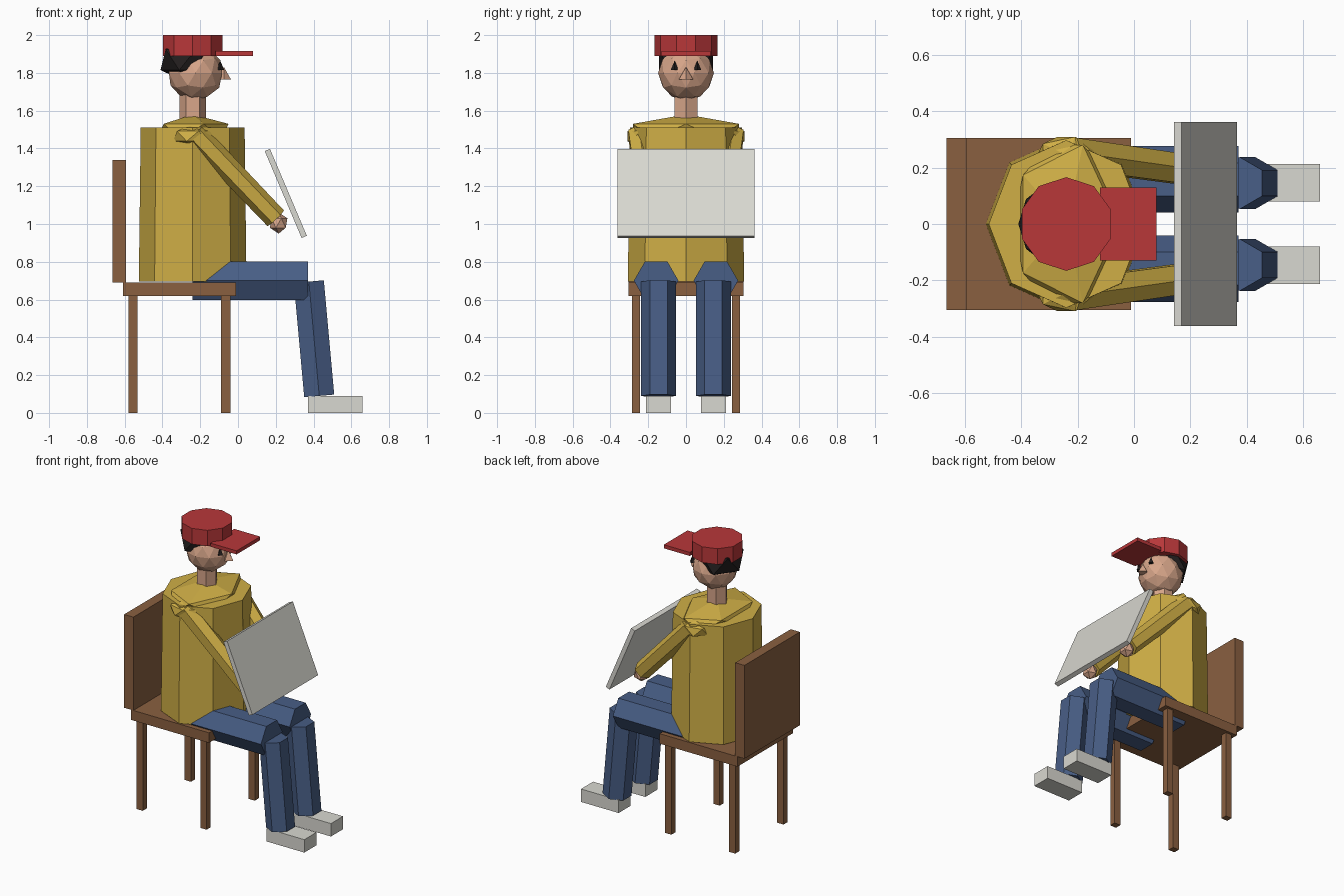
import bpy, bmesh, math
from mathutils import Vector, Matrix

cube = bpy.data.objects.get("Cube")
if cube:
    bpy.data.objects.remove(cube, do_unlink=True)


def material(name, r, g, b):
    # sRGB 0-255 to linear
    lin = [((c / 255 + 0.055) / 1.055) ** 2.4 for c in (r, g, b)] + [1]
    m = bpy.data.materials.new(name)
    m.use_nodes = True
    m.diffuse_color = lin
    m.node_tree.nodes["Principled BSDF"].inputs["Base Color"].default_value = lin
    return m


wood = material("wood_brown", 138, 96, 64)
mustard = material("mustard_shirt", 208, 175, 70)
denim = material("denim_blue", 72, 94, 134)
skin = material("skin", 216, 166, 138)
red = material("cap_red", 184, 55, 57)
black = material("hair_black", 34, 30, 30)
pale = material("pale_grey", 217, 216, 209)


def finish(name, bm, mat):
    bmesh.ops.recalc_face_normals(bm, faces=bm.faces[:])
    mesh = bpy.data.meshes.new(name)
    bm.to_mesh(mesh)
    bm.free()
    mesh.materials.append(mat)
    obj = bpy.data.objects.new(name, mesh)
    bpy.context.collection.objects.link(obj)
    return obj


def box(name, mat, x, y, z):
    # box from (min, max) pairs
    bm = bmesh.new()
    bmesh.ops.create_cube(bm, size=1)
    for v in bm.verts:
        v.co = [(a + b) / 2 + c * (b - a) for (a, b), c in zip((x, y, z), v.co)]
    return finish(name, bm, mat)


def prism(name, mat, p, q, n, r1, r2, turn=0, stretch=1):
    # n-sided tapered bar from p to q, first corner towards y
    p, q = Vector(p), Vector(q)
    d = (q - p).normalized()
    u = (Vector((0, 1, 0)) - d * d.y).normalized()
    w = d.cross(u)
    bm = bmesh.new()
    rings = []
    for c, r in ((p, r1), (q, r2)):
        ring = []
        for i in range(n):
            a = turn + math.tau * i / n
            ring.append(bm.verts.new(c + r * (stretch * math.cos(a) * u + math.sin(a) * w)))
        rings.append(ring)
    for i in range(n):
        j = (i + 1) % n
        bm.faces.new((rings[0][i], rings[0][j], rings[1][j], rings[1][i]))
    for ring in rings:
        bm.faces.new(ring)
    bmesh.ops.remove_doubles(bm, verts=bm.verts[:], dist=0.0001)
    return finish(name, bm, mat)


def ball(name, mat, centre, scale, level=1):
    # faceted ball, stretched per axis
    bm = bmesh.new()
    bmesh.ops.create_icosphere(bm, subdivisions=level, radius=1)
    bm.transform(Matrix.Translation(centre) @ Matrix.Diagonal((*scale, 1)))
    return finish(name, bm, mat)


# Chair
box("seat", wood, (-0.61, -0.01), (-0.305, 0.305), (0.62, 0.69))
box("chair_back", wood, (-0.664, -0.593), (-0.305, 0.305), (0.69, 1.34))
for end, x in (("rear", -0.557), ("front", -0.065)):
    for side, s in (("left", 1), ("right", -1)):
        y = s * 0.265
        box(f"{end}_{side}_chair_leg", wood, (x - 0.024, x + 0.024),
            (y - 0.022, y + 0.022), (0, 0.62))

# Torso and neck
prism("torso", mustard, (-0.24, 0, 0.695), (-0.24, 0, 1.51), 8, 0.285, 0.275, 0, 1.08)
ball("shoulder_yoke", mustard, (-0.24, 0, 1.49), (0.212, 0.33, 0.09))
prism("neck", skin, (-0.24, 0, 1.53), (-0.24, 0, 1.70), 6, 0.07, 0.07, math.pi / 6)

# Head, hair and face
ball("head", skin, (-0.225, 0, 1.80), (0.148, 0.148, 0.148), 2)
ball("hair", black, (-0.267, 0, 1.87), (0.16, 0.168, 0.123))
prism("nose", skin, (-0.075, 0, 1.765), (-0.075, 0, 1.832), 4, 0.038, 0)

# Cap
prism("cap_crown", red, (-0.24, 0, 1.89), (-0.24, 0, 2.0), 10, 0.166, 0.166)
box("cap_brim", red, (-0.12, 0.08), (-0.13, 0.13), (1.89, 1.915))

# Paired parts
for side, s in (("left", 1), ("right", -1)):
    prism(f"{side}_eye", black, (-0.094, s * 0.06, 1.815), (-0.094, s * 0.06, 1.865), 4, 0.021, 0)
    ball(f"{side}_shoulder", mustard, (-0.24, s * 0.245, 1.465), (0.115, 0.075, 0.06))
    prism(f"{side}_arm", mustard, (-0.23, s * 0.25, 1.48), (0.2, s * 0.19, 1.03),
          6, 0.064, 0.06, math.pi / 6)
    ball(f"{side}_hand", skin, (0.215, s * 0.185, 1.005), (0.052, 0.052, 0.056))
    prism(f"{side}_thigh", denim, (-0.24, s * 0.158, 0.7), (0.37, s * 0.158, 0.7), 6, 0.118, 0.118)
    prism(f"{side}_shin", denim, (0.375, s * 0.145, 0.695), (0.43, s * 0.145, 0.09), 6, 0.092, 0.092)
    box(f"{side}_shoe", pale, (0.37, 0.66), sorted((s * 0.08, s * 0.213)), (0, 0.09))

# Tilted board held in the hands
board = box("board", pale, (-0.015, 0.015), (-0.362, 0.362), (-0.25, 0.25))
board.location = (0.253, 0, 1.162)
board.rotation_euler.y = -math.radians(23)
